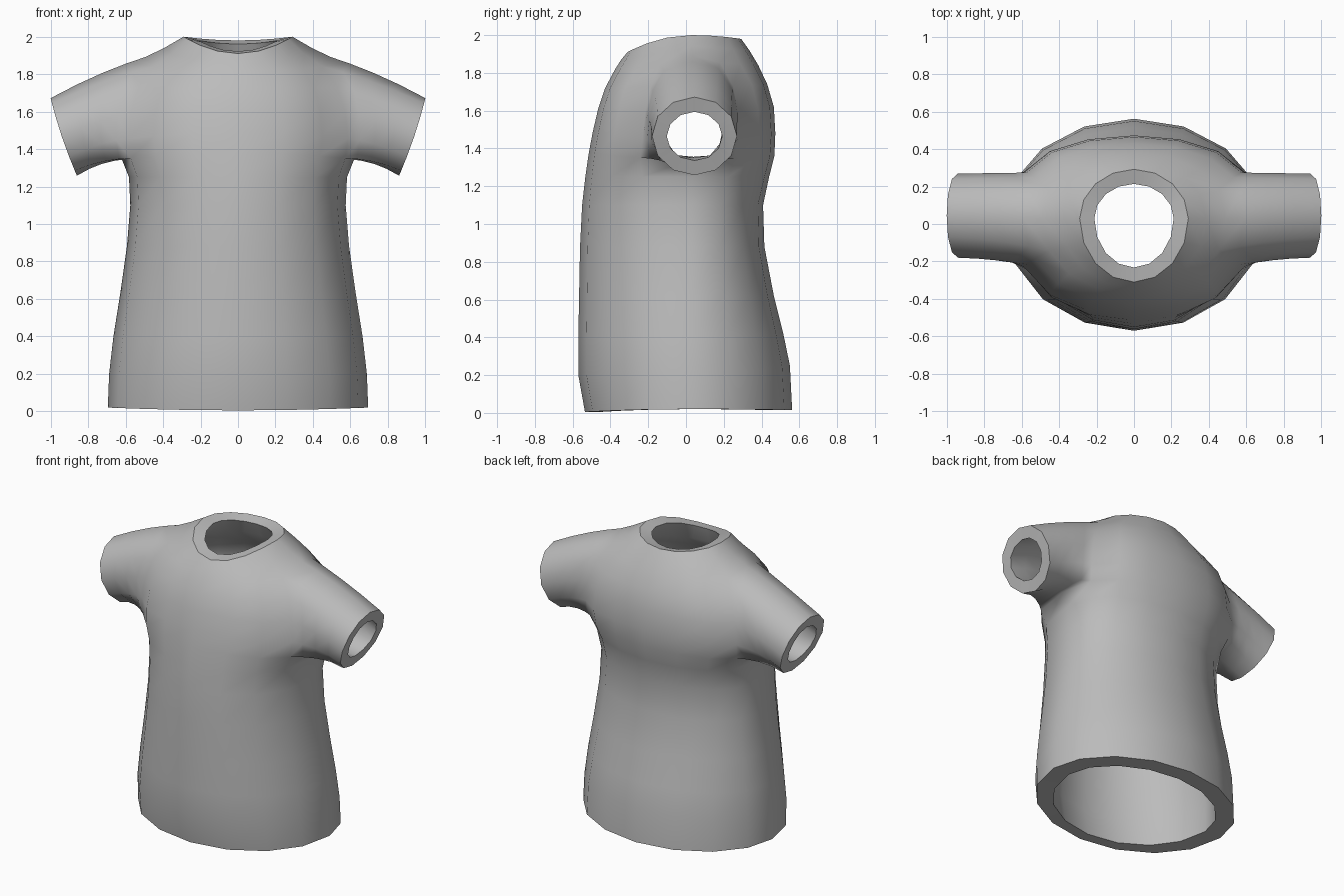
import bpy, bmesh, math
from mathutils import Vector

if "Cube" in bpy.data.objects:
    bpy.data.objects.remove(bpy.data.objects["Cube"])

N = 16            # columns around the body
WALL = 0.078      # cloth thickness
ARM0, ARM1 = 7, 11  # rings that bound the armholes

# Body rings: z front, z side, z back, half width, y front, y back, roundness
RINGS = [
    (0.005, 0.02, 0.015, 0.695, -0.535, 0.562, 0.95),
    (0.20, 0.20, 0.25, 0.688, -0.57, 0.55, 0.95),
    (0.40, 0.40, 0.42, 0.665, -0.57, 0.515, 0.95),
    (0.62, 0.62, 0.62, 0.63, -0.566, 0.465, 0.93),
    (0.88, 0.88, 0.88, 0.593, -0.561, 0.415, 0.90),
    (1.10, 1.10, 1.10, 0.575, -0.55, 0.408, 0.85),
    (1.25, 1.25, 1.25, 0.582, -0.533, 0.44, 0.80),
    (1.38, 1.345, 1.36, 0.62, -0.514, 0.468, 0.72),
    (1.49, 1.45, 1.48, 0.635, -0.493, 0.473, 0.68),
    (1.61, 1.59, 1.62, 0.62, -0.465, 0.465, 0.68),
    (1.72, 1.73, 1.74, 0.575, -0.428, 0.430, 0.72),
    (1.82, 1.893, 1.84, 0.49, -0.375, 0.383, 0.90),
    (1.87, 1.945, 1.92, 0.385, -0.343, 0.335, 0.95),
    (1.91, 2.00, 1.98, 0.29, -0.31, 0.292, 1.0),
]
NECK = len(RINGS) - 1
FALL = {11: 0.35, 12: 0.7}                              # shoulder slope falloff
DROP = {9: 0.1, 10: 0.3, 11: 0.8, 12: 0.7, NECK: 0.25}  # lining sits lower


def body_point(r, i, inset):
    zf, zs, zb, hw, yf, yb, power = RINGS[r]
    a = 2 * math.pi * i / N
    c, s = math.cos(a), math.sin(a)
    back = s > 0
    yc = 0.055 if ARM0 < r < ARM1 else 0.03
    z = zs + ((zb if back else zf) - zs) * abs(s) ** FALL.get(r, 2)
    # the wall thickens toward the hem
    more = 0.05 * max(0.0, 1 - zs) if inset else 0.0
    reach = abs((yb if back else yf) - yc) - inset - (more * 0.8 if back else 0)
    if back and r < 6:
        power += 0.08
    elif back and r < ARM1:
        power -= 0.03
    y = yc + math.copysign(abs(s) ** power, s) * reach
    drop = DROP.get(r, 0.0)
    if r == NECK and not back:   # front of the collar rim tips up
        drop -= 0.4 * s * s
    return Vector(((hw - inset - more) * c, y, z - inset * drop))


def sleeve_end(t, side, inset):
    c, s = math.cos(t), math.sin(t)
    return Vector((side * (0.93 + 0.07 * s * (1 - inset / 0.21) + 0.01 * c * c),
                   0.045 + (0.225 - inset) * c,
                   1.465 + (0.207 - inset) * s))


def build_shell(bm, inset):
    """Body tube with two armholes and two sleeves; returns its open rims."""
    grid = {}
    for r in range(NECK + 1):
        for i in range(N):
            if ARM0 < r < ARM1 and i in (0, N // 2):
                continue
            grid[r, i] = bm.verts.new(body_point(r, i, inset))
    for r in range(NECK):
        for i in range(N):
            if ARM0 <= r < ARM1 and i in (N - 1, 0, N // 2 - 1, N // 2):
                continue
            j = (i + 1) % N
            bm.faces.new((grid[r, i], grid[r, j], grid[r + 1, j], grid[r + 1, i]))
    rims = [[grid[r, i] for i in range(N)] for r in (0, NECK)]
    # Sleeves grow out of the armhole loops
    for side, mid, back, front in ((1, 0, 1, N - 1),
                                   (-1, N // 2, N // 2 - 1, N // 2 + 1)):
        keys = [(ARM1, mid)]
        keys += [(r, back) for r in range(ARM1, ARM0 - 1, -1)]
        keys += [(ARM0, mid)]
        keys += [(r, front) for r in range(ARM0, ARM1 + 1)]
        loop = [grid[k] for k in keys]
        n = len(loop)
        start = [v.co.copy() for v in loop]
        for f in (0.2, 0.45, 0.72, 1.0):
            new = []
            for k in range(n):
                end = sleeve_end(math.pi / 2 - 2 * math.pi * k / n, side, inset)
                p = start[k].lerp(end, f)
                # ease the section quickly from armhole to round cuff
                p.y = start[k].y + (end.y - start[k].y) * (1 - (1 - f) ** 1.6)
                p.z += 0.06 * f * (1 - f)
                new.append(bm.verts.new(p))
            for k in range(n):
                m = (k + 1) % n
                bm.faces.new((loop[k], loop[m], new[m], new[k]))
            loop = new
        rims.append(loop)
    return rims


bm = bmesh.new()
outer = build_shell(bm, 0.0)
inner = build_shell(bm, WALL)

# Flat rims at hem, neck and cuffs
for a, b in zip(outer, inner):
    for k in range(len(a)):
        m = (k + 1) % len(a)
        rim = bm.faces.new((a[k], a[m], b[m], b[k]))
        for e in rim.edges:
            if set(e.verts) in ({a[k], a[m]}, {b[k], b[m]}):
                e.smooth = False
for f in bm.faces:
    f.smooth = True
bmesh.ops.recalc_face_normals(bm, faces=bm.faces[:])

mesh = bpy.data.meshes.new("shirt")
bm.to_mesh(mesh)
bm.free()
cloth = bpy.data.materials.new("grey_cloth")
cloth.diffuse_color = (0.5, 0.5, 0.5, 1.0)
cloth.use_nodes = True
cloth.node_tree.nodes["Principled BSDF"].inputs["Base Color"].default_value = cloth.diffuse_color
mesh.materials.append(cloth)
shirt = bpy.data.objects.new("shirt", mesh)
bpy.context.collection.objects.link(shirt)
